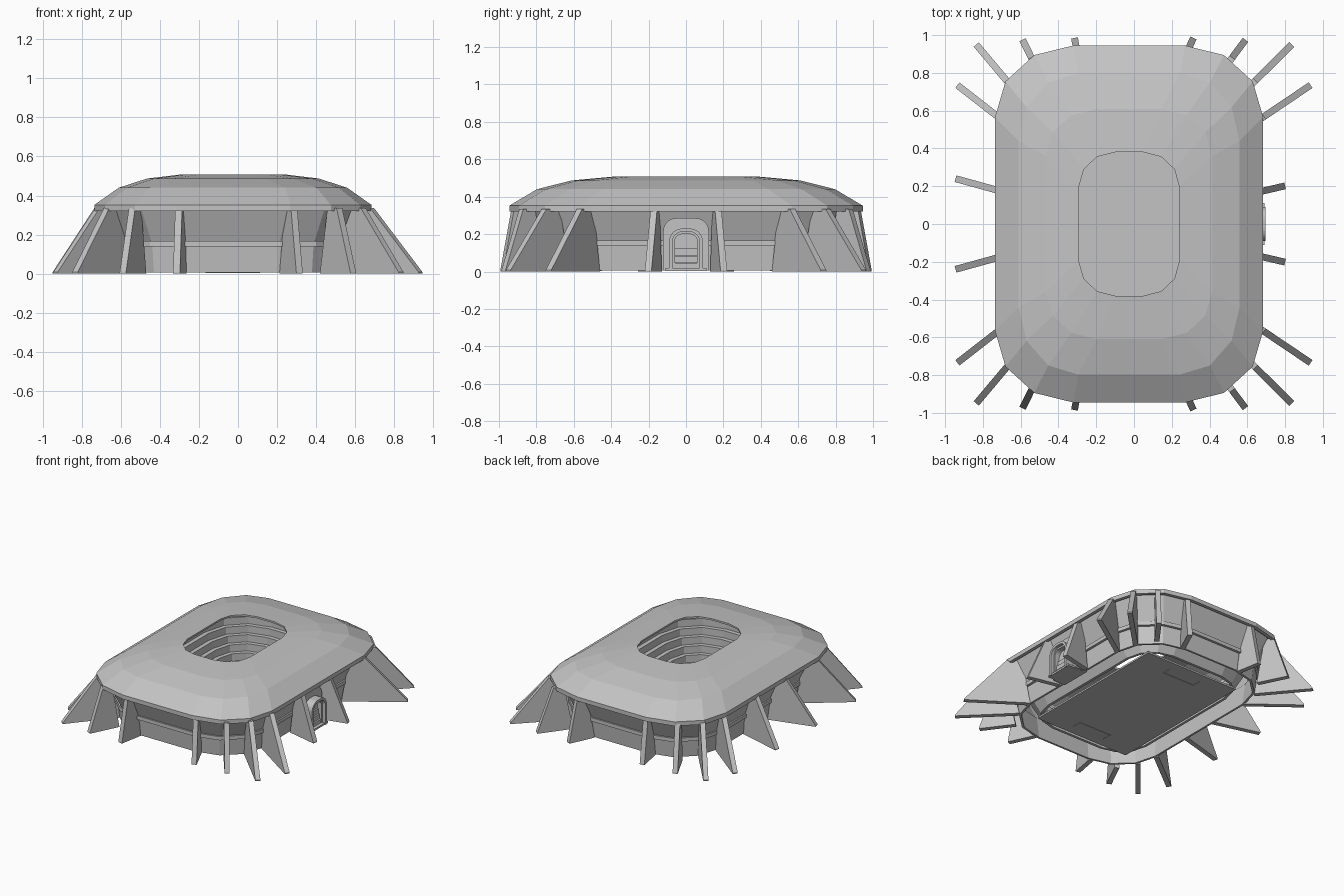
import bpy
import bmesh
import math
from mathutils import Vector

cube = bpy.data.objects.get("Cube")
if cube:
    bpy.data.objects.remove(cube)

CX = -0.026          # the building sits slightly off the centre of its footprint

grey = bpy.data.materials.new("concrete grey")
grey.use_nodes = True
grey.diffuse_color = (0.55, 0.55, 0.55, 1)
grey.node_tree.nodes["Principled BSDF"].inputs["Base Color"].default_value = (0.55, 0.55, 0.55, 1)


def finish(name, bm):
    bmesh.ops.recalc_face_normals(bm, faces=bm.faces)
    mesh = bpy.data.meshes.new(name)
    bm.to_mesh(mesh)
    bm.free()
    mesh.materials.append(grey)
    obj = bpy.data.objects.new(name, mesh)
    bpy.context.collection.objects.link(obj)
    return obj


def ring(hx, hy, sx, sy, z):
    """Rounded rectangle: half sizes hx, hy with straight runs sx, sy."""
    quarter = []
    for i in range(4):
        a = math.radians(30 * i)
        quarter.append((sx + (hx - sx) * math.cos(a), sy + (hy - sy) * math.sin(a)))
    flip = quarter[::-1]
    loop = quarter + [(-x, y) for x, y in flip]
    loop += [(-x, -y) for x, y in quarter] + [(x, -y) for x, y in flip]
    return [Vector((x + CX, y, z)) for x, y in loop]


def loft(name, rings):
    """Closed shell swept through a loop of rings."""
    bm = bmesh.new()
    loops = [[bm.verts.new(p) for p in ring(*r)] for r in rings]
    n = len(loops[0])
    for a, b in zip(loops, loops[1:] + loops[:1]):
        for i in range(n):
            j = (i + 1) % n
            bm.faces.new((a[i], a[j], b[j], b[i]))
    return finish(name, bm)


def prism(name, points, offset):
    """Extrude a flat outline by an offset vector."""
    bm = bmesh.new()
    face = bm.faces.new([bm.verts.new(p) for p in points])
    grown = bmesh.ops.extrude_face_region(bm, geom=[face])["geom"]
    bmesh.ops.translate(bm, vec=offset, verts=[v for v in grown if isinstance(v, bmesh.types.BMVert)])
    return finish(name, bm)


def box(name, x0, x1, y0, y1, z0, z1):
    outline = [(x0, y0, z0), (x1, y0, z0), (x1, y1, z0), (x0, y1, z0)]
    return prism(name, outline, Vector((0, 0, z1 - z0)))


# Domed roof with a central opening
outer = [(0.71, 0.945, 0.295, 0.565, 0.32), (0.71, 0.945, 0.295, 0.565, 0.352),
         (0.585, 0.797, 0.27, 0.44, 0.44), (0.44, 0.61, 0.17, 0.36, 0.487),
         (0.265, 0.38, 0.075, 0.2, 0.508)]
inner = [(0.265, 0.38, 0.075, 0.2, 0.495), (0.44, 0.61, 0.17, 0.36, 0.472),
         (0.575, 0.787, 0.27, 0.44, 0.425), (0.685, 0.92, 0.29, 0.56, 0.345),
         (0.685, 0.92, 0.29, 0.56, 0.32)]
loft("roof", outer + inner)

# Flared outer wall, open underneath
loft("outer_wall", [(0.58, 0.81, 0.23, 0.48, 0.005), (0.592, 0.825, 0.235, 0.49, 0.15),
                    (0.665, 0.9, 0.28, 0.55, 0.34), (0.65, 0.885, 0.275, 0.545, 0.34),
                    (0.577, 0.81, 0.23, 0.485, 0.15), (0.565, 0.795, 0.225, 0.475, 0.005)])

# Band around the wall
loft("wall_band", [(0.61, 0.843, 0.24, 0.495, 0.138), (0.61, 0.843, 0.24, 0.495, 0.166),
                   (0.58, 0.813, 0.23, 0.48, 0.166), (0.58, 0.813, 0.23, 0.48, 0.138)])

# Stepped seating tiers
TIERS = 5
steps = []
for i in range(TIERS):
    d = 0.032 * i
    for z in (0.02 + 0.055 * i, 0.075 + 0.055 * i):
        steps.append((0.43 + d, 0.64 + d, 0.22, 0.43, z))
d = 0.032 * TIERS
back = [(0.43 + d, 0.64 + d, 0.22, 0.43, steps[-1][4]), (0.44 + d, 0.65 + d, 0.22, 0.43, steps[-1][4] - 0.02),
        (0.45, 0.66, 0.22, 0.43, 0.02)]
loft("seating_tiers", steps + back)

# Playing field with box markings at both ends
box("field", CX - 0.4, CX + 0.4, -0.6, 0.6, 0.005, 0.018)
for end, s in (("back", 1), ("front", -1)):
    for z0, side in ((0.018, "top"), (0.002, "under")):
        box(f"{end}_{side}_box_line", CX - 0.14, CX + 0.14, s * 0.45, s * 0.458, z0, z0 + 0.003)
        for x in (-0.14, 0.132):
            box(f"{end}_{side}_box_side", CX + x, CX + x + 0.008, s * 0.45, s * 0.52, z0, z0 + 0.003)

# Sloping buttress fins: tip, foot at the wall, share of the run where the top ends, top start
FINS = [((0.935, 0.735), (0.575, 0.475), 0.36, 0.12),
        ((0.835, 0.95), (0.54, 0.63), 0.4, 0.18),
        ((0.59, 0.975), (0.46, 0.765), 0.55, 0.25),
        ((0.315, 0.985), (0.255, 0.8), 0.68, 0.3)]
SIDE = {1: ((0.8, 0.202), (0.59, 0.147), 0.45, 0.2), -1: ((0.945, 0.24), (0.575, 0.145), 0.38, 0.12)}


def fin(name, spec, mx, my):
    (tx, ty), (fx, fy), t_out, t_in = spec
    tip = Vector((tx * mx, ty * my, 0))
    foot = Vector((fx * mx + CX, fy * my, 0))
    run = tip - foot
    half = Vector((-run.y, run.x, 0)).normalized() * 0.018
    up = Vector((0, 0, 0.335))
    outline = [foot, tip, tip + Vector((0, 0, 0.008)), foot + run * t_out + up, foot + run * t_in + up]
    prism(name, [p - half for p in outline], half * 2)


for mx in (1, -1):
    for my in (1, -1):
        where = ("left" if mx > 0 else "right") + ("_back" if my > 0 else "_front")
        for k, spec in enumerate(FINS + [SIDE[mx]]):
            fin(f"{where}_fin_{k + 1}", spec, mx, my)


# Arched gateway on the left side
def arch(x, w, h, r):
    pts = [Vector((x, w, 0.005))]
    for i in range(7):
        a = math.radians(15 * i)
        pts.append(Vector((x, w - r + r * math.cos(a), h - r + r * math.sin(a))))
    return pts + [Vector((p.x, -p.y, p.z)) for p in pts[::-1]]


prism("gate_surround", arch(0.53, 0.122, 0.285, 0.07), Vector((0.1, 0, 0)))


def arch_frame(name, x, depth, w, h, r, t):
    out, inn = arch(x, w, h, r), arch(x, w - t, h - t, r - t)
    prism(name, out + inn[::-1], Vector((depth, 0, 0)))


arch_frame("gate_outer_frame", 0.61, 0.085, 0.09, 0.23, 0.07, 0.018)
arch_frame("gate_inner_frame", 0.61, 0.06, 0.072, 0.212, 0.052, 0.012)
for i in range(4):
    box(f"gate_step_{i + 1}", 0.6, 0.665 - 0.01 * i, -0.06, 0.06, 0.01 + 0.038 * i, 0.046 + 0.038 * i)
box("gate_threshold", 0.55, 0.69, -0.11, 0.11, 0.004, 0.018)
